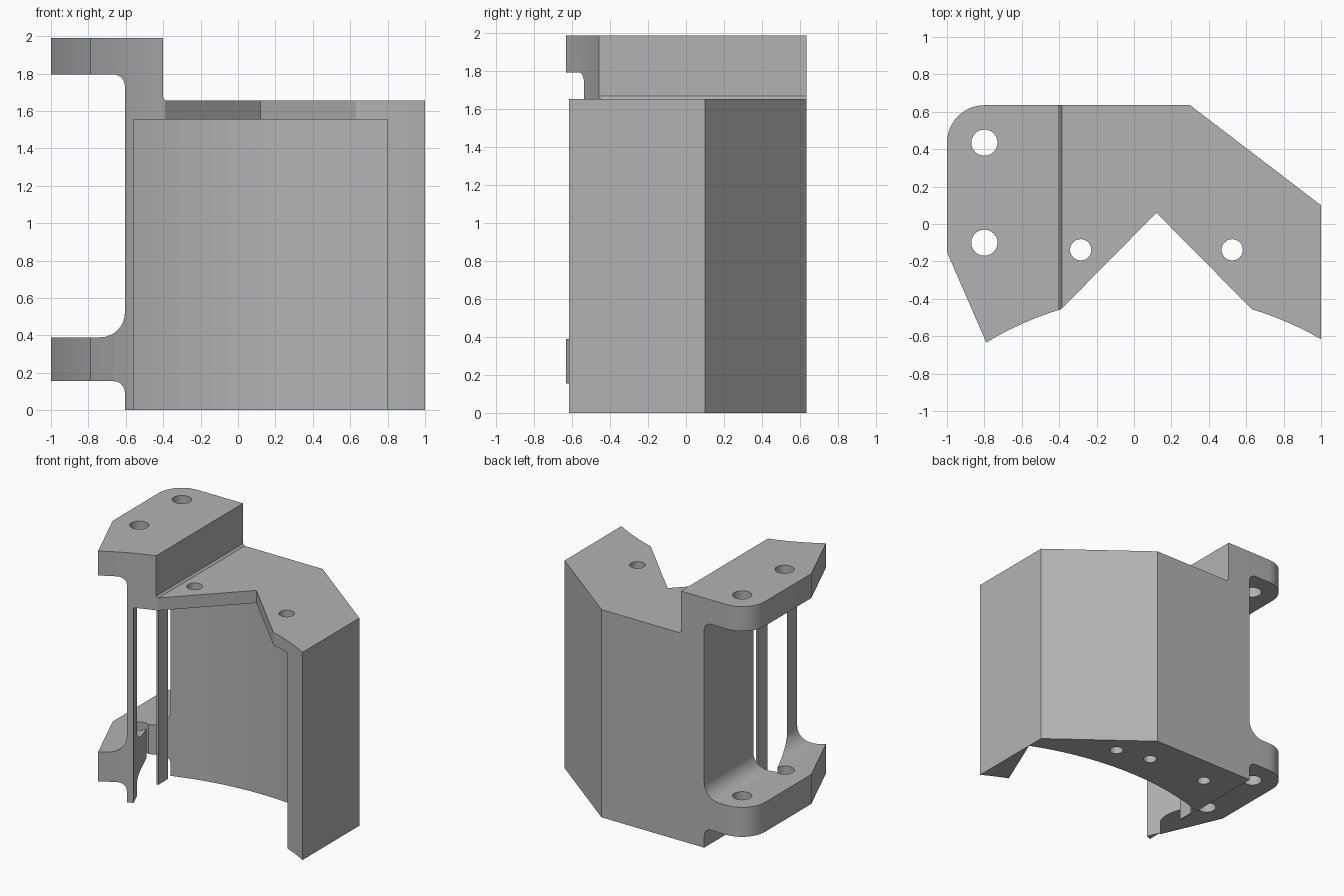
import bpy
import bmesh
from math import sin, cos, radians, pi

cube = bpy.data.objects.get("Cube")
if cube:
    bpy.data.objects.remove(cube, do_unlink=True)

grey = bpy.data.materials.new("plain grey")
grey.use_nodes = True
grey.diffuse_color = (0.45, 0.45, 0.45, 1)
grey.node_tree.nodes["Principled BSDF"].inputs["Base Color"].default_value = (0.45, 0.45, 0.45, 1)

CX, CY = 0.12, -2.14      # shared centre of the curved front and the cavity
WALL = -0.605             # outer side of the thin wall
FRONT_R = 1.76
CAVITY_R = 2.275


def arc(cx, cy, r, start, end, n):
    """Points on an arc, angles in degrees counted from +x."""
    angles = [radians(start + (end - start) * i / n) for i in range(n + 1)]
    return [(cx + r * cos(a), cy + r * sin(a)) for a in angles]


def prism(name, points, low, high, axis="z"):
    """Extrude a closed profile along z, or an xz profile along y."""
    bm = bmesh.new()
    if axis == "z":
        verts = [bm.verts.new((u, v, low)) for u, v in points]
        move = (0, 0, high - low)
    else:
        verts = [bm.verts.new((u, low, v)) for u, v in points]
        move = (0, high - low, 0)
    face = bm.faces.new(verts)
    extruded = bmesh.ops.extrude_face_region(bm, geom=[face])["geom"]
    bmesh.ops.translate(bm, vec=move, verts=[g for g in extruded if isinstance(g, bmesh.types.BMVert)])
    bmesh.ops.recalc_face_normals(bm, faces=bm.faces)
    mesh = bpy.data.meshes.new(name)
    bm.to_mesh(mesh)
    bm.free()
    mesh.materials.append(grey)
    obj = bpy.data.objects.new(name, mesh)
    bpy.context.collection.objects.link(obj)
    return obj


def combine(target, tool, operation):
    mod = target.modifiers.new("cut", "BOOLEAN")
    mod.operation = operation
    mod.solver = "EXACT"
    mod.object = tool
    tool.hide_render = True
    bpy.context.view_layer.objects.active = target
    bpy.ops.object.modifier_apply(modifier=mod.name)
    bpy.data.objects.remove(tool, do_unlink=True)


# Plan outline: curved front lips, notch, slanted back corner, rounded flange
outline = (arc(CX, CY, FRONT_R, 60, 73.16, 6) + [(0.12, 0.06)]
           + arc(CX, CY, FRONT_R, 106.84, 121.13, 6)
           + [(-1, -0.15)]
           + arc(-0.8, 0.435, 0.2, 180, 90, 12)
           + [(0.3, 0.635), (1, 0.1)])
bracket = prism("bracket", outline, -0.1, 2.1)

# Side profile: stepped top and two filleted flanges
r = 0.06
profile = ([(1, 0), (1, 1.655), (-0.385, 1.655), (-0.4, 1.67), (-0.4, 1.99), (-1, 1.99), (-1, 1.795)]
           + arc(WALL - r, 1.795 - r, r, 90, 0, 6)
           + arc(WALL - 0.13, 0.39 + 0.13, 0.13, 0, -90, 8)
           + [(-1, 0.39), (-1, 0.155)]
           + arc(WALL - r, 0.155 - r, r, 90, 0, 6)
           + [(WALL, 0)])
combine(bracket, prism("silhouette", profile, -1, 1, "y"), "INTERSECT")

# Curved cavity under the top plate
half = 22.73
sector = (arc(CX, CY, CAVITY_R, 90 - half, 90 + half, 28)
          + arc(CX, CY, 1.4, 90 + half, 90 - half, 6))
combine(bracket, prism("cavity", sector, -0.1, 1.555), "DIFFERENCE")

# Flange holes, plate holes and blind holes in the underside
holes = [(-0.8, 0.435, 0.07, -0.1, 2.1), (-0.8, -0.1, 0.07, -0.1, 2.1),
         (-0.285, -0.138, 0.057, 1.4, 1.8), (0.525, -0.138, 0.057, 1.4, 1.8),
         (0.45, 0.33, 0.05, -0.1, 0.3), (0.17, 0.39, 0.05, -0.1, 0.3),
         (-0.35, 0.4, 0.05, -0.1, 0.3)]
for x, y, radius, low, high in holes:
    combine(bracket, prism("hole", arc(x, y, radius, 0, 345, 23), low, high), "DIFFERENCE")

# Slim rib standing in the open side
rib = prism("side_rib", [(WALL, -0.16), (WALL + 0.015, -0.16), (WALL + 0.015, -0.04), (WALL, -0.04)], 0.0, 1.56)

for obj in (bracket, rib):
    bpy.ops.object.select_all(action="DESELECT")
    obj.select_set(True)
    bpy.context.view_layer.objects.active = obj
    bpy.ops.object.shade_smooth_by_angle(angle=radians(25))
